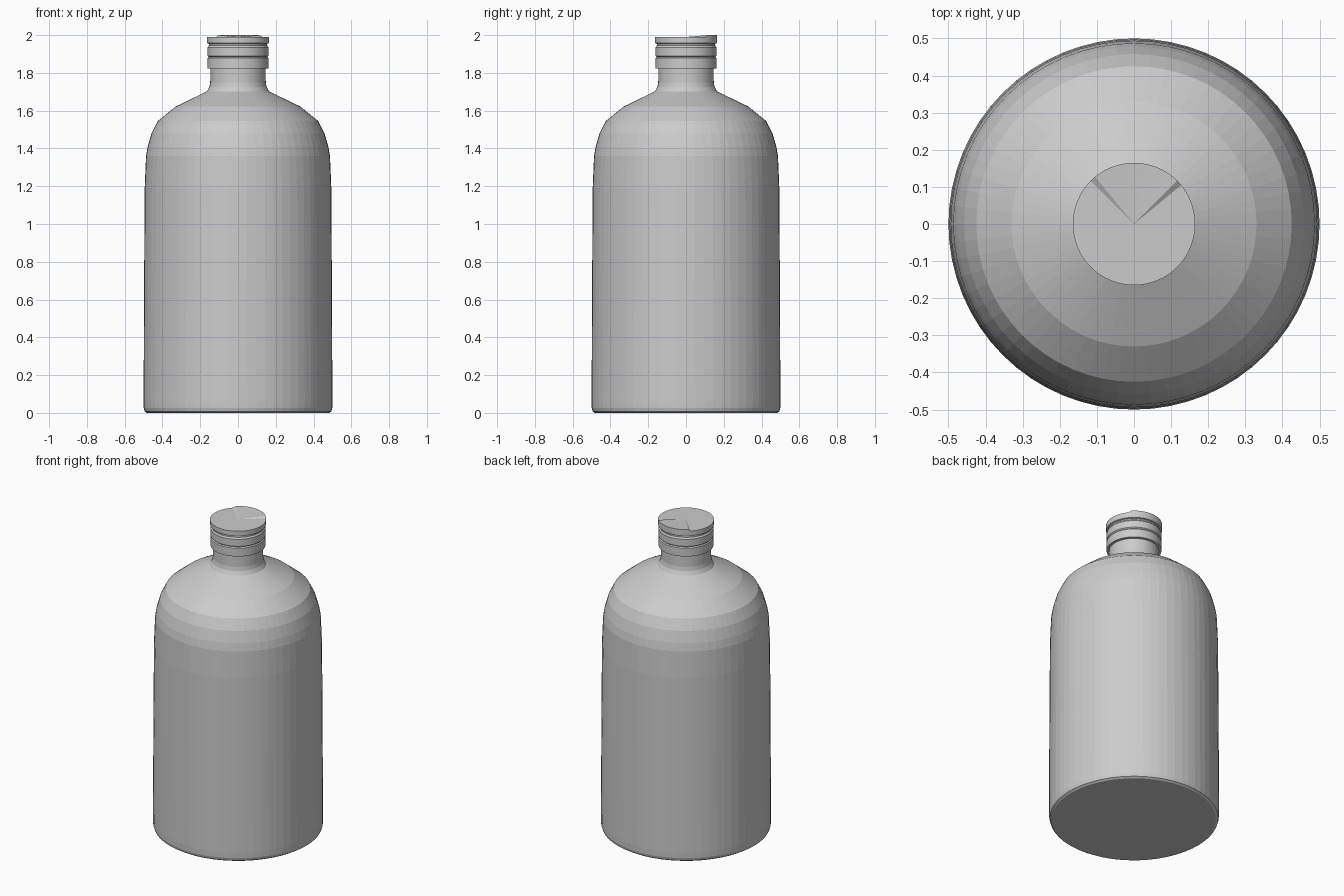
import bpy, bmesh
from math import cos, sin, tau, pi

if "Cube" in bpy.data.objects:
    bpy.data.objects.remove(bpy.data.objects["Cube"])

SIDES = 64


def lathe(name, profile, lifted=None):
    """Spin (radius, z) points round z; close both ends with fans."""
    bm = bmesh.new()
    rings = [[bm.verts.new((r * cos(tau * i / SIDES), r * sin(tau * i / SIDES), z))
              for i in range(SIDES)] for r, z in profile]
    for a, b in zip(rings, rings[1:]):
        for i in range(SIDES):
            j = (i + 1) % SIDES
            bm.faces.new((a[i], a[j], b[j], b[i]))
    bm.faces.new(rings[0][::-1])
    centre = bm.verts.new((0, 0, profile[-1][1]))
    for i in range(SIDES):
        bm.faces.new((rings[-1][i], rings[-1][(i + 1) % SIDES], centre))
    # raised wedge on the rear of the top rim
    if lifted:
        start, end, height = lifted
        for i, v in enumerate(rings[-1]):
            if start <= tau * i / SIDES <= end:
                v.co.z += height
    bm.normal_update()
    mesh = bpy.data.meshes.new(name)
    bm.to_mesh(mesh)
    bm.free()
    obj = bpy.data.objects.new(name, mesh)
    bpy.context.collection.objects.link(obj)
    return obj


# Body, shoulder, neck, two collar rings and lid as one closed shell
lathe("bottle", [
    (0.482, 0.0), (0.494, 0.008), (0.499, 0.025), (0.50, 0.06),
    (0.497, 0.70), (0.494, 1.19), (0.487, 1.36), (0.478, 1.41),
    (0.458, 1.48), (0.425, 1.545), (0.33, 1.622), (0.165, 1.702),
    (0.152, 1.725), (0.147, 1.75), (0.146, 1.822),
    (0.161, 1.824), (0.161, 1.878), (0.155, 1.884), (0.161, 1.89),
    (0.161, 1.935), (0.154, 1.945), (0.154, 1.953),
    (0.162, 1.956), (0.165, 1.963), (0.165, 1.99),
], lifted=(pi * 0.22, pi * 0.74, 0.01))
